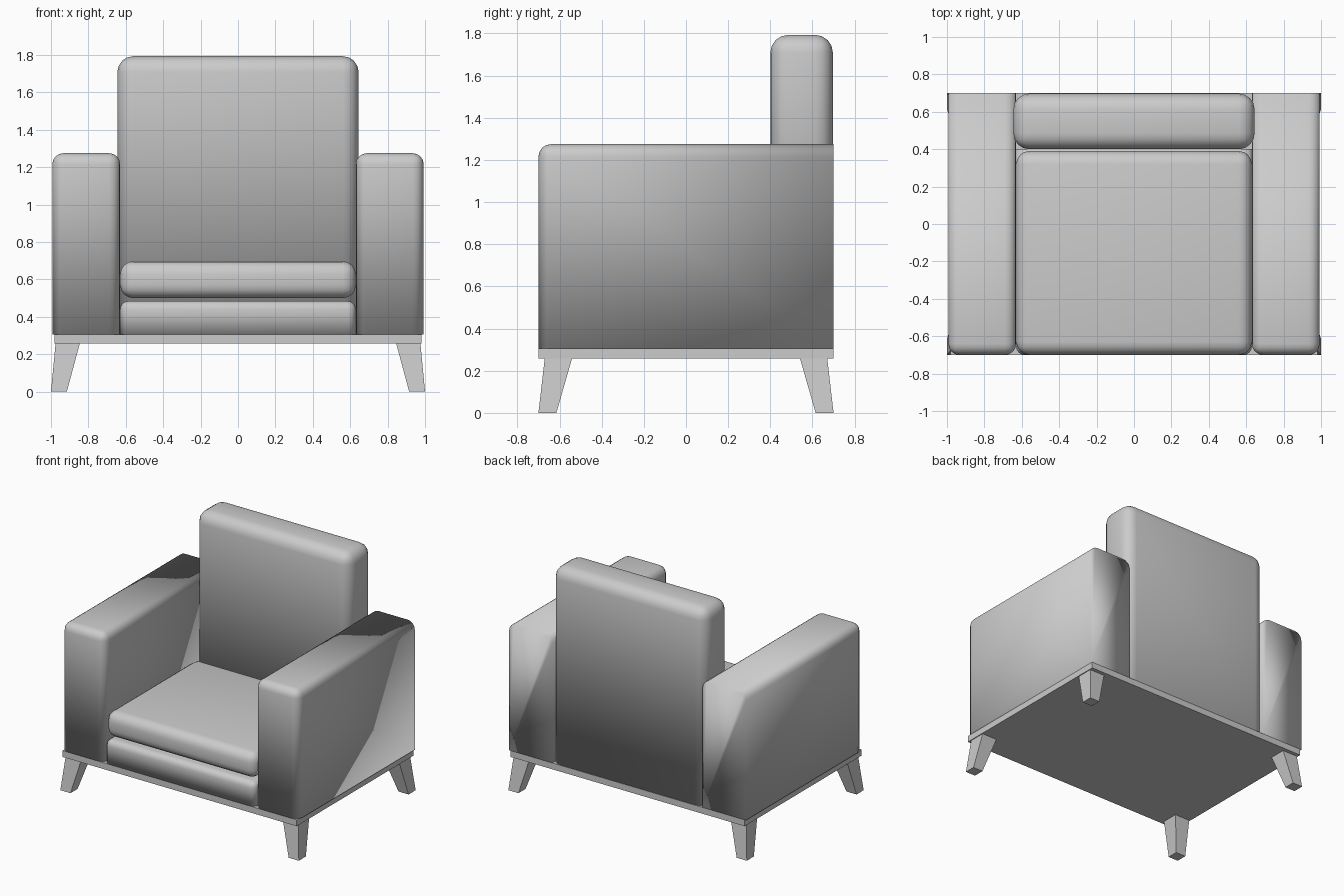
import bpy
import bmesh

if "Cube" in bpy.data.objects:
    bpy.data.objects.remove(bpy.data.objects["Cube"])

COLOUR = (0.6, 0.6, 0.6, 1)
grey = bpy.data.materials.new("soft_grey")
grey.use_nodes = True
grey.diffuse_color = COLOUR
grey.node_tree.nodes["Principled BSDF"].inputs["Base Color"].default_value = COLOUR


def finish(name, bm, smooth):
    """Turn a bmesh into a named grey object."""
    bmesh.ops.recalc_face_normals(bm, faces=bm.faces)
    for face in bm.faces:
        face.smooth = smooth
    mesh = bpy.data.meshes.new(name)
    bm.to_mesh(mesh)
    bm.free()
    mesh.materials.append(grey)
    bpy.context.collection.objects.link(bpy.data.objects.new(name, mesh))


def box(name, xs, ys, zs, radius=0, sharp_bottom=True, sharp_back=False):
    """Box between the given limits, rounded except on the sharp sides."""
    bm = bmesh.new()
    bmesh.ops.create_cube(bm, size=1)
    for v in bm.verts:
        v.co = [lim[0] if c < 0 else lim[1] for c, lim in zip(v.co, (xs, ys, zs))]
    if radius:
        def is_sharp(edge):
            bottom = all(abs(v.co.z - zs[0]) < 1e-4 for v in edge.verts)
            back = all(abs(v.co.y - ys[1]) < 1e-4 for v in edge.verts)
            return (sharp_bottom and bottom) or (sharp_back and back)

        edges = [e for e in bm.edges if not is_sharp(e)]
        bmesh.ops.bevel(bm, geom=edges, offset=radius, offset_type="OFFSET",
                        segments=4, profile=0.5, affect="EDGES", clamp_overlap=True)
    finish(name, bm, radius > 0)


def leg(name, sx, sy):
    """Tapered leg splayed out towards its corner."""
    bm = bmesh.new()
    bmesh.ops.create_cube(bm, size=1)
    for v in bm.verts:
        outer_x, outer_y = v.co.x > 0, v.co.y > 0
        if v.co.z > 0:
            x, y, z = 0.975 if outer_x else 0.845, 0.67 if outer_y else 0.54, 0.26
        else:
            x, y, z = 1.0 if outer_x else 0.915, 0.70 if outer_y else 0.615, 0
        v.co = (sx * x, sy * y, z)
    finish(name, bm, False)


# Base board
box("base_board", (-0.982, 0.982), (-0.70, 0.70), (0.257, 0.305))

# Arms and legs, mirrored
for side, s in (("left", 1), ("right", -1)):
    box(side + "_arm", sorted((s * 0.63, s * 0.993)), (-0.70, 0.70), (0.305, 1.275),
        0.06, sharp_back=True)
    leg("front_" + side + "_leg", s, -1)
    leg("back_" + side + "_leg", s, 1)

# Cushions
box("lower_cushion", (-0.63, 0.63), (-0.70, 0.40), (0.305, 0.485), 0.045, sharp_back=True)
box("seat_cushion", (-0.63, 0.63), (-0.70, 0.39), (0.50, 0.697), 0.07, sharp_bottom=False)
box("back_cushion", (-0.645, 0.645), (0.40, 0.697), (0.305, 1.793), 0.085)
